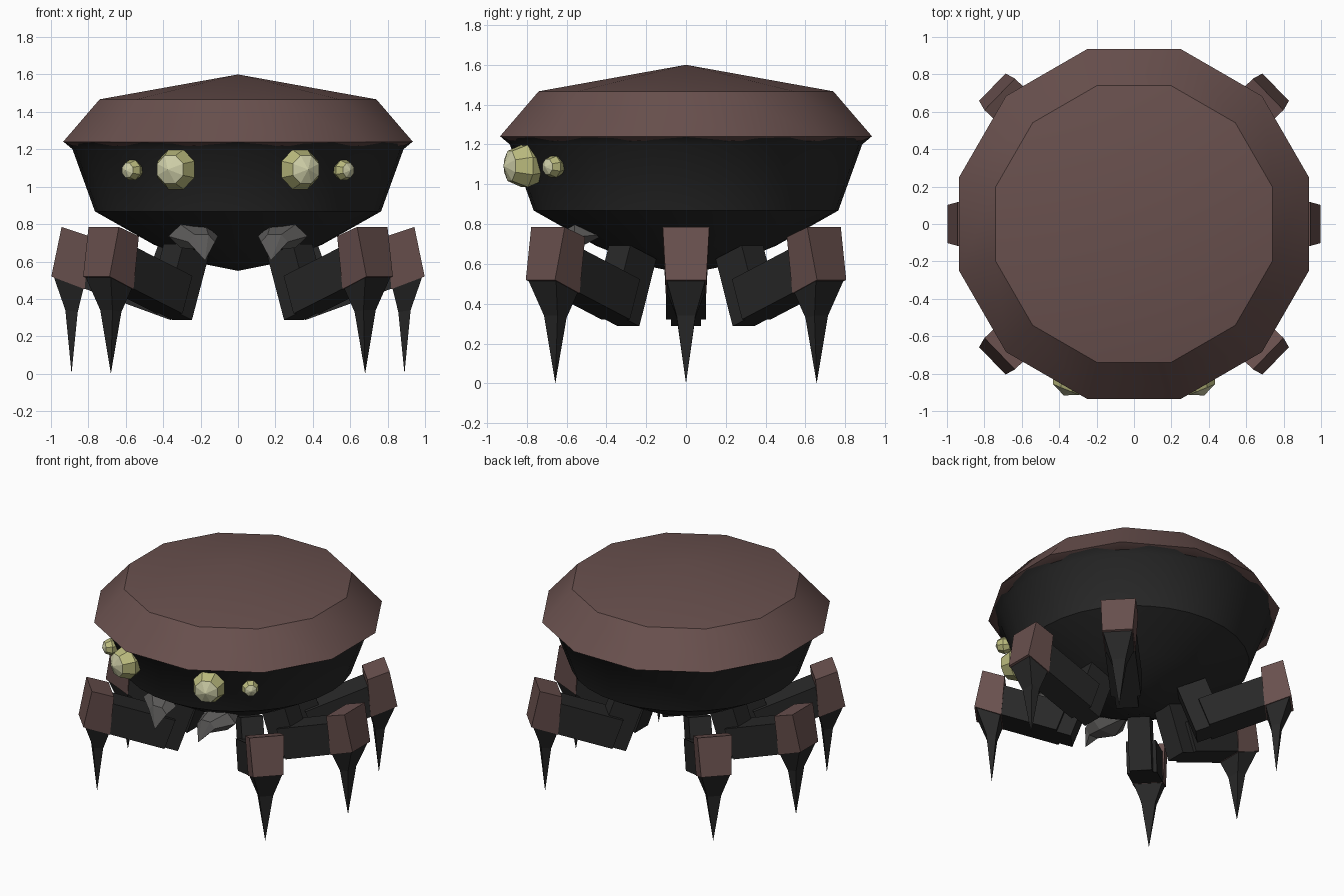
import bpy, bmesh, math
from mathutils import Matrix, Vector

old = bpy.data.objects.get("Cube")
if old:
    bpy.data.objects.remove(old, do_unlink=True)


def material(name, rgb):
    m = bpy.data.materials.new(name)
    m.use_nodes = True
    col = (*rgb, 1.0)
    m.diffuse_color = col
    m.node_tree.nodes["Principled BSDF"].inputs["Base Color"].default_value = col
    return m


BROWN = material("shell_brown", (0.140, 0.080, 0.075))
BLACK = material("body_black", (0.021, 0.021, 0.021))
GREY = material("fang_grey", (0.10, 0.097, 0.095))
LENS = material("lens_pale_yellow", (0.62, 0.62, 0.39))
RIM = material("eye_yellow", (0.50, 0.50, 0.21))


def make_object(name, bm, mats, smooth=None):
    bmesh.ops.recalc_face_normals(bm, faces=bm.faces)
    me = bpy.data.meshes.new(name)
    bm.to_mesh(me)
    bm.free()
    ob = bpy.data.objects.new(name, me)
    bpy.context.collection.objects.link(ob)
    for m in mats:
        me.materials.append(m)
    if smooth:
        bpy.ops.object.select_all(action="DESELECT")
        ob.select_set(True)
        bpy.context.view_layer.objects.active = ob
        bpy.ops.object.shade_smooth_by_angle(angle=math.radians(smooth))
    return ob


def loft(rings):
    """Bridge point rings of equal size; a one-point ring closes to a tip."""
    bm = bmesh.new()
    vs = [[bm.verts.new(p) for p in ring] for ring in rings]
    n = max(len(r) for r in vs)
    for a, b in zip(vs, vs[1:]):
        for i in range(n):
            j = (i + 1) % n
            quad = [a[i % len(a)], a[j % len(a)], b[j % len(b)], b[i % len(b)]]
            bm.faces.new(list(dict.fromkeys(quad)))
    for ring in (vs[0], vs[-1]):
        if len(ring) > 2:
            bm.faces.new(ring)
    return bm


def lathe(profile, sides, start=0.0):
    rings = []
    for r, z in profile:
        count = sides if r > 0 else 1
        rings.append([(r * math.cos(start + i * math.tau / sides),
                       r * math.sin(start + i * math.tau / sides), z)
                      for i in range(count)])
    return loft(rings)


# Twelve-sided shell with a turned-in lower lip
shell = [(0, 1.60), (0.766, 1.467), (0.968, 1.24), (0.912, 1.217), (0, 1.217)]
make_object("shell", lathe(shell, 12, math.radians(15)), [BROWN], 35)

# Rounded dark hull under the shell
hull = [(0, 0.55), (0.20, 0.59), (0.45, 0.69), (0.765, 0.868),
        (0.885, 1.20), (0.93, 1.238), (0, 1.238)]
make_object("hull", lathe(hull, 32), [BLACK], 33)


# Faceted eyes, their poles pointing outward
def eye(name, x, y, z, radius):
    bm = bmesh.new()
    bmesh.ops.create_uvsphere(bm, u_segments=8, v_segments=4, radius=radius)
    for f in bm.faces:
        f.material_index = 0 if f.calc_center_median().z > radius * 0.6 else 1
    turn = Vector((x, y, 0)).to_track_quat("Z", "Y").to_matrix().to_4x4()
    spin = Matrix.Rotation(math.radians(22.5), 4, "Z")
    bm.transform(Matrix.Translation((x, y, z)) @ turn @ spin)
    make_object(name, bm, [LENS, RIM])


# Fangs: faceted lump with a small hooked tip
def fang(name, s):
    def ring(cx, cy, cz, rx, rz):
        return [(s * (cx + rx * math.cos(i * math.tau / 6)), cy,
                 cz + rz * math.sin(i * math.tau / 6)) for i in range(6)]
    bm = loft([[(s * 0.29, -0.40, 0.75)],
               ring(0.24, -0.56, 0.735, 0.133, 0.072),
               ring(0.195, -0.65, 0.705, 0.072, 0.045),
               [(s * 0.176, -0.71, 0.605)]])
    make_object(name, bm, [GREY])


for side, s in (("left", 1), ("right", -1)):
    eye(side + "_large_eye", s * 0.332, -0.81, 1.092, 0.115)
    eye(side + "_small_eye", s * 0.565, -0.665, 1.088, 0.058)
    fang(side + "_fang", s)


# Legs, drawn in the radial plane as (radius, height) outlines
def slab(outline, half):
    return loft([[(r, -half, z) for r, z in outline],
                 [(r, half, z) for r, z in outline]])


def link(u0, u1, v1):
    """Rectangle along the tilted leg axis, starting from the elbow corner."""
    c, s = math.cos(math.radians(20)), math.sin(math.radians(20))
    return [(0.36 + u * c - v * s, 0.287 + u * s + v * c)
            for u, v in ((u0, 0), (u1, 0), (u1, v1), (u0, v1))]


def quad_ring(ri, zi, ro, zo, half):
    return [(ri, -half, zi), (ro, -half, zo), (ro, half, zo), (ri, half, zi)]


def leg(name, degrees, shift):
    parts = {
        "thigh": (slab(link(0, 0.20, 0.36), 0.075), BLACK),
        "shin": (slab(link(0.10, 0.56, 0.215), 0.1), BLACK),
        "knee": (loft([quad_ring(0.795, 0.735, 0.943, 0.785, 0.117),
                       quad_ring(0.82, 0.452, 0.998, 0.52, 0.102)]), BROWN),
        "claw": (loft([quad_ring(0.825, 0.46, 0.985, 0.518, 0.097),
                       quad_ring(0.857, 0.33, 0.923, 0.34, 0.047),
                       [(0.89, 0, 0)]]), BLACK),
    }
    place = (Matrix.Rotation(math.radians(degrees), 4, "Z")
             @ Matrix.Translation((shift, 0, 0)))
    for part, (bm, mat) in parts.items():
        bm.transform(place)
        make_object(name + "_" + part, bm, [mat])


for name, degrees, shift in (
        ("left_middle", 0, 0), ("right_middle", 180, 0),
        ("left_back", 44, 0.055), ("right_back", 136, 0.055),
        ("right_front", 224, 0.055), ("left_front", 316, 0.055)):
    leg(name, degrees, shift)
